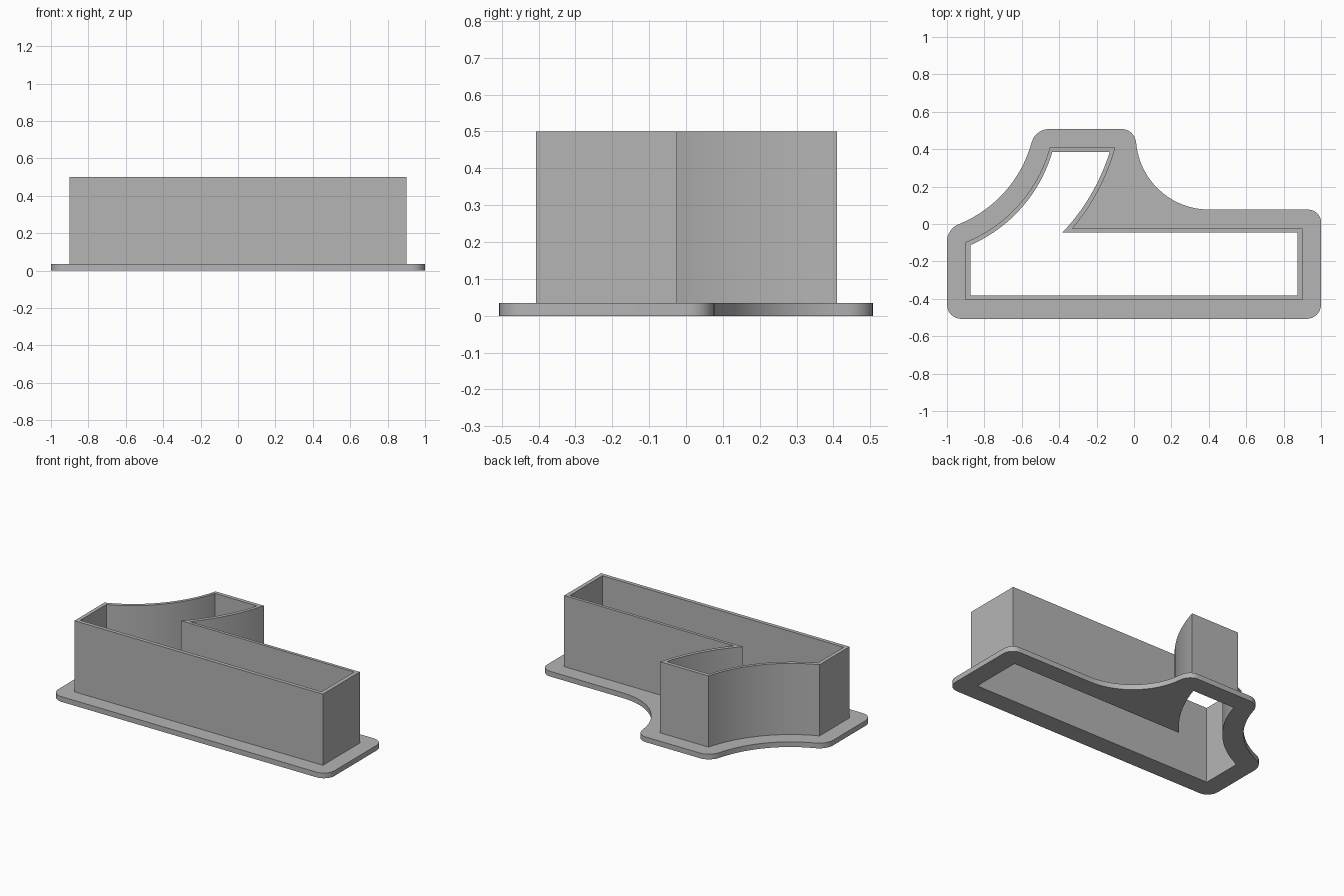
import bpy, bmesh, math
from mathutils import Vector

cube = bpy.data.objects.get("Cube")
if cube:
    bpy.data.objects.remove(cube, do_unlink=True)

grey = bpy.data.materials.new("plain grey")
grey.use_nodes = True
grey.diffuse_color = (0.46, 0.46, 0.46, 1)
grey.node_tree.nodes["Principled BSDF"].inputs["Base Color"].default_value = grey.diffuse_color

LEFT_CENTRE = (-1.185, 0.606)
RIGHT_CENTRE = (-1.187, 0.706)
FILLET_CENTRE = (0.40, 0.47)


def arc(centre, start, end, steps=24):
    """Points from start to end, swept around a centre."""
    c = Vector(centre)
    a, b = Vector(start) - c, Vector(end) - c
    a0, a1 = math.atan2(a.y, a.x), math.atan2(b.y, b.x)
    points = []
    for i in range(steps + 1):
        t = i / steps
        ang = a0 + (a1 - a0) * t
        r = a.length + (b.length - a.length) * t
        points.append(c + r * Vector((math.cos(ang), math.sin(ang))))
    return points


def corner(start, tip, end, steps=8):
    """Rounded corner: an eased curve around the tip."""
    p, k, q = Vector(start), Vector(tip), Vector(end)
    w = math.sqrt(0.5)  # weight that makes a right-angle corner circular
    points = []
    for i in range(steps + 1):
        t = i / steps
        a, b, c = (1 - t) ** 2, 2 * w * t * (1 - t), t * t
        points.append((p * a + k * b + q * c) / (a + b + c))
    return points


def ring(name, outer, inner, z0, z1):
    """Extrude the area between two outlines."""
    bm = bmesh.new()
    edges = []
    for loop in (outer, inner):
        verts = [bm.verts.new((p[0], p[1], z0)) for p in loop]
        edges += [bm.edges.new((verts[i - 1], verts[i])) for i in range(len(verts))]
    bmesh.ops.triangle_fill(bm, edges=edges, use_beauty=True)
    top = bmesh.ops.extrude_face_region(bm, geom=bm.faces[:], use_keep_orig=True)
    bmesh.ops.translate(bm, vec=(0, 0, z1 - z0),
                        verts=[v for v in top["geom"] if isinstance(v, bmesh.types.BMVert)])
    bmesh.ops.recalc_face_normals(bm, faces=bm.faces[:])
    mesh = bpy.data.meshes.new(name)
    bm.to_mesh(mesh)
    bm.free()
    mesh.materials.append(grey)
    obj = bpy.data.objects.new(name, mesh)
    bpy.context.collection.objects.link(obj)
    bpy.ops.object.select_all(action="DESELECT")
    obj.select_set(True)
    bpy.context.view_layer.objects.active = obj
    bpy.ops.object.shade_smooth_by_angle(angle=math.radians(25))
    return obj


# Outside and inside of the thin wall
wall_outer = [(-0.90, -0.407), (0.90, -0.407), (0.90, -0.025)]
wall_outer += arc(RIGHT_CENTRE, (-0.33, -0.025), (-0.10, 0.41))
wall_outer += arc(LEFT_CENTRE, (-0.45, 0.41), (-0.90, -0.097))

wall_inner = [(-0.875, -0.382), (0.873, -0.382), (0.873, -0.045)]
wall_inner += arc(RIGHT_CENTRE, (-0.382, -0.045), (-0.13, 0.385))
wall_inner += arc(LEFT_CENTRE, (-0.437, 0.385), (-0.875, -0.113))

# Flange outline with rounded corners and a wide fillet
flange = corner((-1, -0.43), (-1, -0.507), (-0.925, -0.507))
flange += corner((0.925, -0.507), (1, -0.507), (1, -0.43))
flange += corner((1, 0.01), (1, 0.077), (0.93, 0.077))
flange += arc(FILLET_CENTRE, (0.40, 0.077), (0.012, 0.43))
flange += corner((0.01, 0.44), (0.002, 0.507), (-0.06, 0.507))
flange += corner((-0.46, 0.507), (-0.52, 0.507), (-0.542, 0.45))
flange += arc(LEFT_CENTRE, (-0.548, 0.435), (-0.93, 0.002))
flange += corner((-0.945, -0.005), (-1, -0.03), (-1, -0.09))

ring("flange", flange, wall_inner, 0, 0.034)
ring("cutting_wall", wall_outer, wall_inner, 0.034, 0.5)
